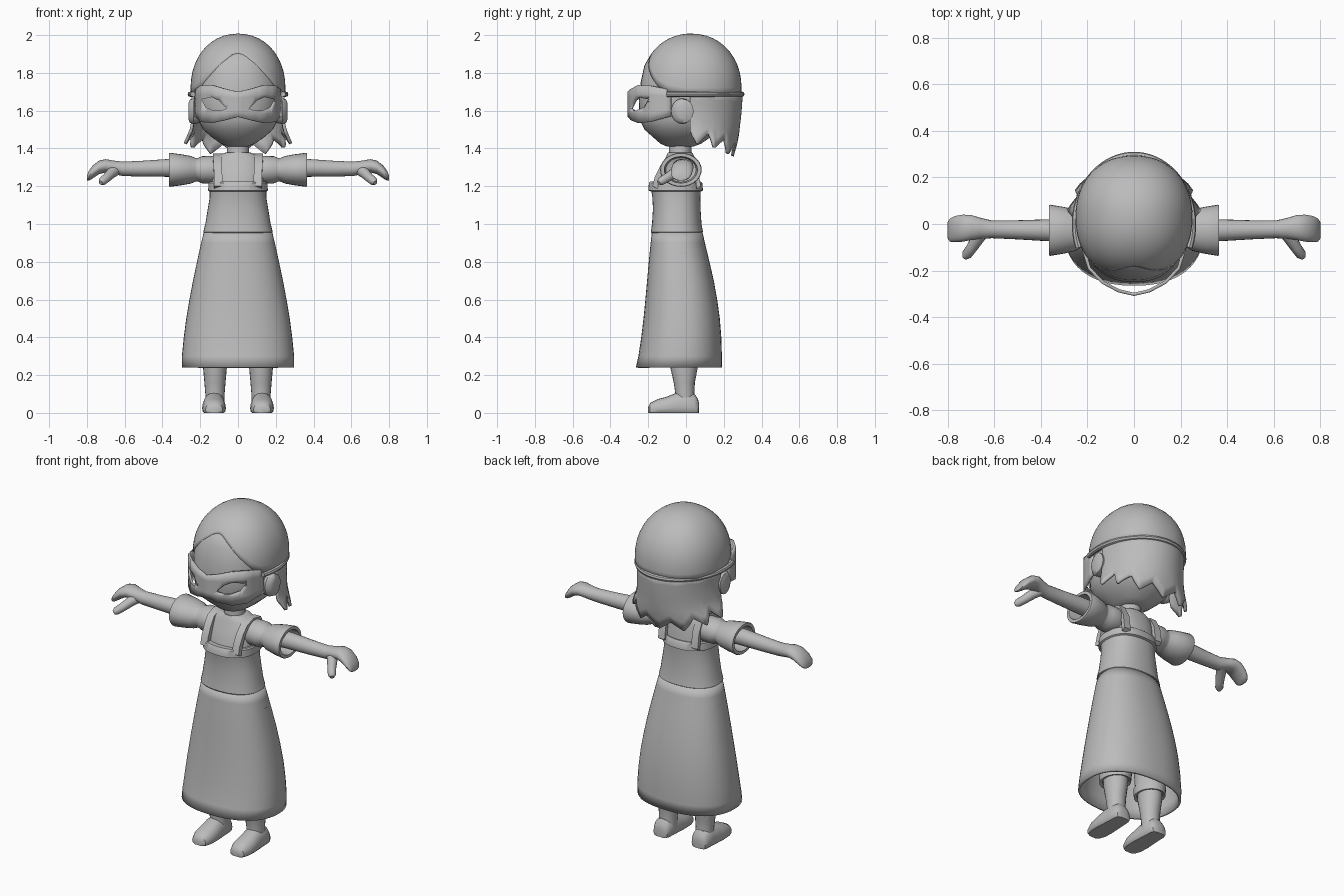
import bpy, bmesh, math
from mathutils import Vector

if "Cube" in bpy.data.objects:
    bpy.data.objects.remove(bpy.data.objects["Cube"])

grey = bpy.data.materials.new("plain grey")
grey.diffuse_color = (0.5, 0.5, 0.5, 1)
grey.use_nodes = True
grey.node_tree.nodes["Principled BSDF"].inputs["Base Color"].default_value = grey.diffuse_color


def interp(table, v):
    """Linear lookup in a list of (key, value)."""
    if v <= table[0][0]:
        return table[0][1]
    for (a, p), (b, q) in zip(table, table[1:]):
        if v <= b:
            return p + (q - p) * (v - a) / (b - a)
    return table[-1][1]


def spow(v, n):
    return math.copysign(abs(v) ** (2 / n), v)


def surface(name, rows, closed=True, caps=True, mirror=False, thick=0):
    """Skin a list of equal-length point rows."""
    bm = bmesh.new()
    vs = [[bm.verts.new(p) for p in row] for row in rows]
    n = len(rows[0])
    for a, b in zip(vs, vs[1:]):
        for i in range(n if closed else n - 1):
            j = (i + 1) % n
            bm.faces.new((a[i], a[j], b[j], b[i]))
    if caps:
        bm.faces.new(vs[0])
        bm.faces.new(vs[-1])
    bmesh.ops.remove_doubles(bm, verts=bm.verts, dist=1e-4)
    bmesh.ops.recalc_face_normals(bm, faces=bm.faces)
    me = bpy.data.meshes.new(name)
    bm.to_mesh(me)
    bm.free()
    me.materials.append(grey)
    ob = bpy.data.objects.new(name, me)
    bpy.context.collection.objects.link(ob)
    if mirror:
        m = ob.modifiers.new("Mirror", 'MIRROR')
        m.use_mirror_merge = False
    if thick:
        m = ob.modifiers.new("Solidify", 'SOLIDIFY')
        m.thickness, m.offset = thick, 0
    return ob


def ring_z(z, rx, front, back, cx=0, n=32, power=2.3):
    """Horizontal superellipse between y=front and y=back."""
    c, r = (front + back) / 2, (back - front) / 2
    return [(cx + rx * spow(math.cos(t), power), c + r * spow(math.sin(t), power), z)
            for t in (2 * math.pi * i / n for i in range(n))]


def ring_x(x, y, z, ry, rz, n=20):
    return [(x, y + ry * math.cos(t), z + rz * math.sin(t))
            for t in (2 * math.pi * i / n for i in range(n))]


def tube(name, pts, radii, n=12, mirror=False):
    pts = [Vector(p) for p in pts]
    rows = []
    for i, p in enumerate(pts):
        d = (pts[min(i + 1, len(pts) - 1)] - pts[max(i - 1, 0)]).normalized()
        u = d.cross(Vector((0, 0, 1))).normalized()
        w = d.cross(u)
        rows.append([p + radii[i] * (u * math.cos(t) + w * math.sin(t))
                     for t in (2 * math.pi * k / n for k in range(n))])
    return surface(name, rows, mirror=mirror)


def rings(name, data, caps=True, thick=0, mirror=False, **kw):
    return surface(name, [ring_z(*d, **kw) for d in data], caps=caps, thick=thick, mirror=mirror)


# Head, neck and ears
rings("head", [(1.41, .05, -.10, .04), (1.425, .09, -.135, .08), (1.46, .14, -.175, .13),
               (1.5, .185, -.22, .18), (1.55, .21, -.245, .21), (1.65, .222, -.25, .24),
               (1.75, .225, -.24, .25), (1.84, .20, -.22, .23), (1.9, .16, -.185, .18),
               (1.94, .10, -.12, .12)], n=40)
rings("neck", [(1.34, .065, -.095, .03), (1.38, .058, -.09, .028), (1.45, .058, -.09, .028)], n=20, power=2)
surface("ear", [ring_x(x, y, 1.597, ry, rz) for x, y, ry, rz in
                [(.19, -.02, .05, .06), (.235, -.02, .058, .068), (.255, -.01, .05, .062),
                 (.263, -.01, .03, .04)]], mirror=True)


# Hair: columns by angle, hanging down to a hairline
def hair_point(deg, z):
    a = math.radians(deg)
    f = 1.0
    if z > 1.72:
        f = max(0, 1 - ((z - 1.72) / .28) ** 2.1) ** (1 / 2.1)
    return (.243 * f * spow(math.sin(a), 2.2), .028 - .258 * f * spow(math.cos(a), 2.2), z)


hairline = [(0, 1.9), (8, 1.89), (20, 1.85), (35, 1.79), (50, 1.73), (65, 1.695), (85, 1.68)]
angles = [i * 5 - 180 for i in range(72)]
cap_rows = []
for k in range(13):
    t = math.sin(k / 12 * math.pi / 2)
    cap_rows.append([hair_point(a, (1 - t) * interp(hairline, abs(a)) + t * 2.0) for a in angles])
surface("hair_cap", cap_rows, caps=False, thick=.016)

# Back hair with a ragged hem, measured in degrees from the back
hem = [(0, 1.36), (16, 1.42), (30, 1.37), (44, 1.45), (58, 1.40), (68, 1.48), (82, 1.42), (91, 1.49)]
width = [(1.36, .285), (1.42, .285), (1.5, .245), (1.6, .235), (1.7, .24)]
depth = [(1.36, .22), (1.45, .245), (1.6, .262), (1.7, .268)]
back_rows = []
for k in range(7):
    row = []
    for i in range(-45, 46):
        deg = i * 91 / 45
        z0 = interp(hem, abs(deg))
        z = z0 + (1.7 - z0) * k / 6
        a = math.radians(deg)
        row.append((interp(width, z) * math.sin(a), .025 + interp(depth, z) * math.cos(a), z))
    back_rows.append(row)
surface("back_hair", back_rows, closed=False, caps=False, thick=.016)

# Mask with two almond eye holes, and its band round the head
mask_x = [(0, 0), (1, .065), (2, .135), (3, .192), (4, .225)]
mask_y = [(0, -.302), (1, -.287), (2, -.25), (3, -.19), (4, -.08)]
mask_lo = [(0, 1.567), (1, 1.55), (2, 1.535), (3, 1.54), (4, 1.57)]
mask_hi = [(0, 1.70), (1, 1.715), (2, 1.735), (3, 1.733), (4, 1.71)]
mask_rows = []
for k in range(5):
    row = []
    for i in range(-12, 13):
        s = abs(i) / 3
        lo, hi = interp(mask_lo, s), interp(mask_hi, s)
        row.append((math.copysign(interp(mask_x, s), i), interp(mask_y, s), lo + (hi - lo) * k / 4))
    mask_rows.append(row)
mask = surface("mask", mask_rows, closed=False, caps=False, thick=.014)
almond = [(.06, 1.612), (.10, 1.653), (.14, 1.672), (.192, 1.66), (.17, 1.618), (.13, 1.601), (.09, 1.6)]
cutter = surface("eye_hole_cutter", [[(x, y, z) for x, z in almond] for y in (-.4, -.13)], mirror=True)
cutter.hide_render = True
cutter.display_type = 'WIRE'
cut = mask.modifiers.new("Eye holes", 'BOOLEAN')
cut.operation, cut.solver, cut.object = 'DIFFERENCE', 'EXACT', cutter
tube("mask_band", [(.253 * math.sin(math.radians(a)), .296 * math.cos(math.radians(a)), 1.687)
                   for a in range(-110, 111, 5)], [.014] * 45, n=8)

# Blouse, bodice and skirt
rings("blouse", [(1.18, .142, -.165, .075), (1.24, .14, -.155, .07), (1.3, .138, -.13, .06),
                 (1.345, .125, -.11, .05), (1.37, .095, -.1, .038), (1.378, .065, -.095, .03)])
rings("bodice", [(.95, .175, -.18, .082), (.958, .184, -.186, .09), (1.0, .173, -.18, .082),
                 (1.08, .16, -.175, .077), (1.14, .15, -.178, .076), (1.172, .15, -.183, .078),
                 (1.177, .158, -.2, .09), (1.218, .156, -.196, .086), (1.224, .15, -.19, .08),
                 (1.222, .135, -.165, .066)], n=40)
rings("skirt", [(.24, .29, -.258, .183), (.3, .29, -.245, .183), (.4, .28, -.23, .18), (.5, .267, -.218, .172),
                (.6, .25, -.208, .158), (.7, .231, -.199, .14), (.8, .21, -.19, .117),
                (.9, .188, -.18, .093), (.957, .174, -.174, .08)], caps=False, thick=.014, n=48)

# Shoulder straps
path = [(.105, -.178, 1.2), (.105, -.165, 1.25), (.107, -.135, 1.31), (.11, -.1, 1.352), (.11, -.04, 1.374),
        (.11, .03, 1.36), (.11, .065, 1.29), (.11, .078, 1.2)]
surface("shoulder_strap", [[(x - .022, y, z), (x + .022, y, z), (x + .022, y + .03 * (-.03 - y) / .15, z - .014),
                            (x - .022, y + .03 * (-.03 - y) / .15, z - .014)] for x, y, z in path], mirror=True)

# Sleeves, hollow at the cuff
surface("sleeve", [ring_x(x, -.027, 1.287, ry, rz, 28) for x, ry, rz in
                   [(.08, .06, .06), (.13, .08, .073), (.19, .08, .072), (.213, .07, .062), (.225, .072, .063),
                    (.25, .088, .073), (.3, .1, .082), (.36, .11, .09), (.366, .107, .087),
                    (.366, .088, .07), (.29, .08, .064), (.28, .04, .04)]], mirror=True)

# Arms ending in mitten hands with a thumb
surface("arm_and_hand", [ring_x(*d) for d in
                         [(.2, -.027, 1.295, .048, .048), (.37, -.027, 1.297, .047, .047),
                          (.5, -.025, 1.293, .041, .042), (.61, -.023, 1.292, .038, .038),
                          (.66, -.018, 1.3, .045, .036), (.7, -.015, 1.308, .054, .035),
                          (.735, -.018, 1.3, .058, .036), (.77, -.022, 1.275, .056, .034),
                          (.79, -.026, 1.255, .05, .026), (.8, -.027, 1.243, .035, .012)]], mirror=True)
tube("thumb", [(.64, -.02, 1.29), (.67, -.06, 1.27), (.695, -.1, 1.245), (.718, -.132, 1.226), (.727, -.144, 1.218)],
     [.03, .028, .024, .022, .012], mirror=True)

# Legs, short trousers and shoes
rings("leg", [(.04, .052, -.06, .05), (.1, .051, -.056, .044), (.16, .056, -.065, .047),
              (.24, .063, -.083, .062), (.4, .068, -.09, .065), (.8, .075, -.1, .06)],
      cx=.122, n=20, power=2, mirror=True)
rings("short_trousers", [(.3, .062, -.085, .06), (.27, .066, -.09, .065), (.265, .082, -.106, .08),
                         (.31, .085, -.11, .085), (.33, .077, -.1, .075), (.5, .085, -.11, .08),
                         (.85, .085, -.12, .06)], cx=.122, n=20, power=2, mirror=True)
shoe_rows = []
for y, w, h in [(-.2, .025, .03), (-.19, .045, .052), (-.15, .06, .073), (-.1, .063, .086),
                (-.055, .06, .105), (0, .056, .11), (.045, .054, .1), (.063, .045, .075), (.07, .025, .05)]:
    shoe_rows.append([(.127 + w * spow(math.cos(t), 2.4), y, max(0, .3 * h + .7 * h * math.sin(t)))
                      for t in (2 * math.pi * i / 20 for i in range(20))])
surface("shoe", shoe_rows, mirror=True)

# Smooth shading that keeps hard edges
bpy.ops.object.select_all(action='DESELECT')
for ob in bpy.context.collection.objects:
    ob.select_set(True)
    bpy.context.view_layer.objects.active = ob
bpy.ops.object.shade_smooth_by_angle(angle=math.radians(40))
